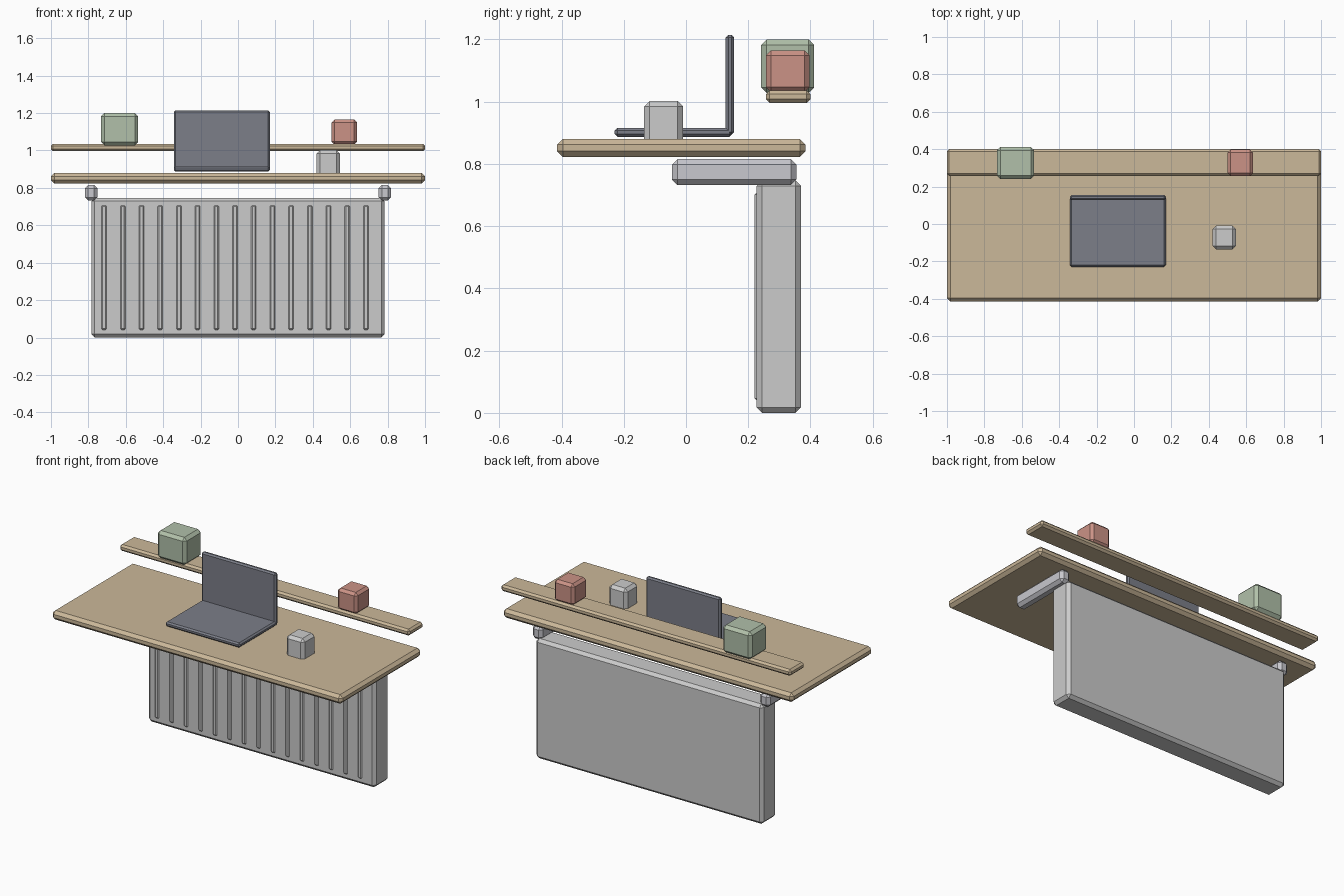
import bpy

if "Cube" in bpy.data.objects:
    bpy.data.objects.remove(bpy.data.objects["Cube"])


def material(name, rgb):
    m = bpy.data.materials.new(name)
    m.diffuse_color = (*rgb, 1)
    m.use_nodes = True
    m.node_tree.nodes["Principled BSDF"].inputs["Base Color"].default_value = m.diffuse_color
    return m


wood = material("wood", (0.60, 0.48, 0.32))
dark = material("dark_metal", (0.20, 0.21, 0.25))
steel = material("steel", (0.58, 0.58, 0.62))
green = material("green", (0.44, 0.53, 0.40))
red = material("red", (0.60, 0.29, 0.24))


def box(name, x, y, z, bevel, mat=None):
    """Chamfered box from (min, max) ranges on each axis."""
    bpy.ops.mesh.primitive_cube_add(size=1, location=[(a + b) / 2 for a, b in (x, y, z)])
    ob = bpy.context.object
    ob.name = name
    ob.scale = [b - a for a, b in (x, y, z)]
    bpy.ops.object.transform_apply(location=False, rotation=False, scale=True)
    mod = ob.modifiers.new("chamfer", 'BEVEL')
    mod.width = bevel
    mod.segments = 1
    if mat:
        ob.data.materials.append(mat)
    return ob


# Radiator body and its raised front fins
box("radiator", (-0.784, 0.784), (0.227, 0.37), (0.0, 0.747), 0.018)
for i in range(15):
    cx = -0.716 + 0.1 * i
    box(f"radiator_fin_{i + 1}", (cx - 0.0135, cx + 0.0135), (0.22, 0.25), (0.041, 0.707), 0.006)

# Brackets carrying the desk top
for side, cx in (("left", -0.785), ("right", 0.785)):
    box(f"bracket_{side}", (cx - 0.034, cx + 0.034), (-0.045, 0.355), (0.732, 0.816), 0.018, steel)

# Desk top and rear shelf
box("desk_top", (-1, 1), (-0.414, 0.384), (0.823, 0.880), 0.018, wood)
box("shelf", (-1, 1), (0.257, 0.40), (0.996, 1.036), 0.012, wood)

# Laptop
box("laptop_base", (-0.343, 0.17), (-0.229, 0.148), (0.887, 0.916), 0.009, dark)
box("laptop_screen", (-0.343, 0.17), (0.127, 0.155), (0.893, 1.215), 0.009, dark)

# Mug on the desk, ornaments on the shelf
box("mug", (0.42, 0.545), (-0.135, -0.009), (0.86, 1.002), 0.018)
box("green_pot", (-0.733, -0.534), (0.241, 0.412), (1.028, 1.20), 0.018, green)
box("red_box", (0.50, 0.637), (0.257, 0.397), (1.031, 1.165), 0.016, red)
